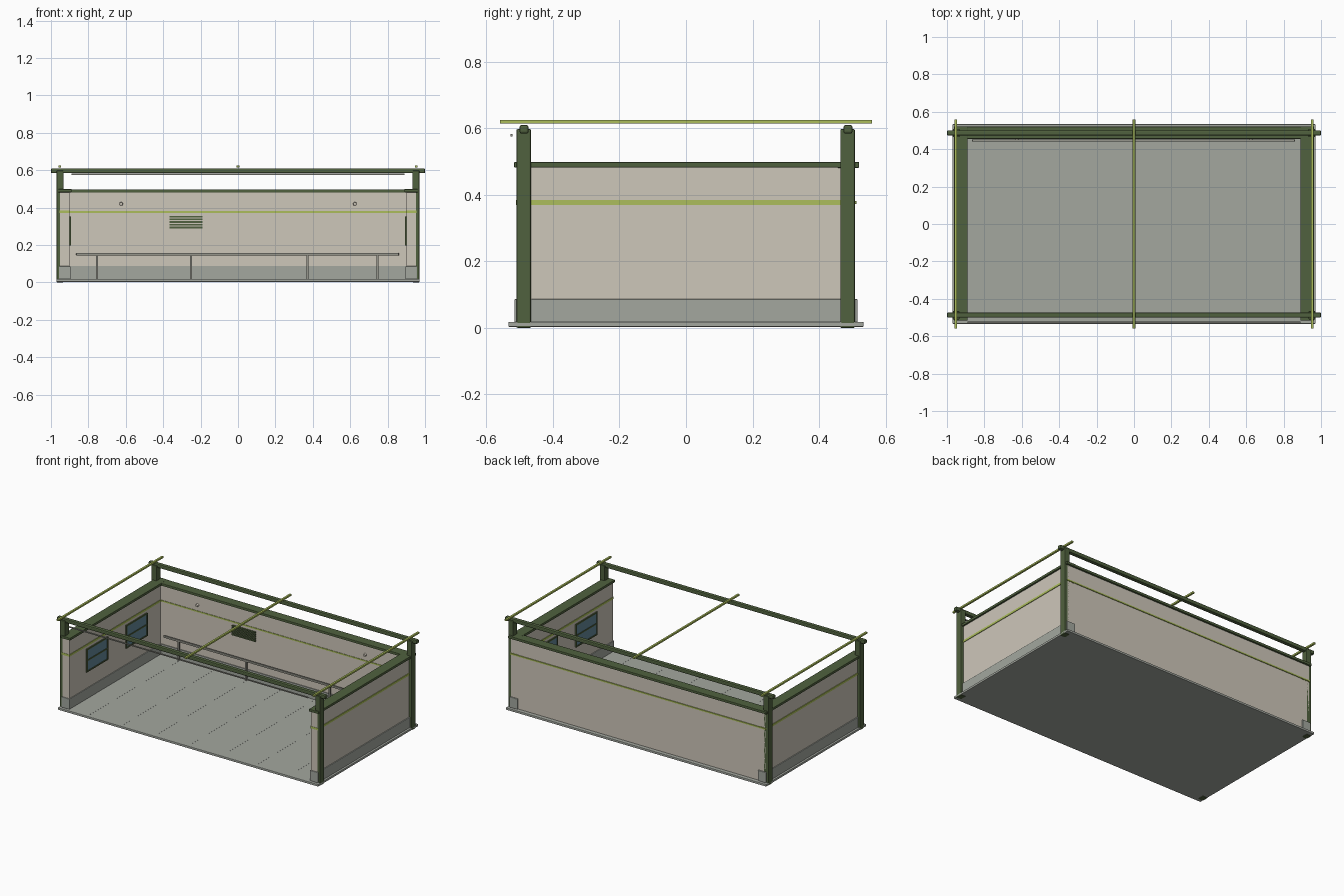
import bpy, bmesh
from math import pi
from mathutils import Matrix

if "Cube" in bpy.data.objects:
    bpy.data.objects.remove(bpy.data.objects["Cube"], do_unlink=True)


def srgb(c):
    c /= 255
    return c / 12.92 if c <= 0.04045 else ((c + 0.055) / 1.055) ** 2.4


def material(name, r, g, b):
    m = bpy.data.materials.new(name)
    m.use_nodes = True
    col = (srgb(r), srgb(g), srgb(b), 1)
    m.diffuse_color = col
    m.node_tree.nodes["Principled BSDF"].inputs["Base Color"].default_value = col
    return m


BEIGE = material("warm beige", 206, 199, 186)
GREY = material("concrete grey", 163, 167, 159)
GREEN = material("dark green", 80, 97, 62)
LIME = material("lime", 172, 190, 92)
STEEL = material("rail grey", 150, 150, 140)
GLASS = material("blue glass", 98, 136, 152)


def finish(name, bm, mat, bevel=0):
    mesh = bpy.data.meshes.new(name)
    bm.to_mesh(mesh)
    bm.free()
    mesh.materials.append(mat)
    obj = bpy.data.objects.new(name, mesh)
    bpy.context.collection.objects.link(obj)
    if bevel:
        mod = obj.modifiers.new("edge bevel", "BEVEL")
        mod.width = bevel
        mod.segments = 2
    return obj


def box(name, mat, x, y, z, bevel=0):
    """Box from (min, max) ranges on each axis."""
    bm = bmesh.new()
    bmesh.ops.create_cube(bm, size=1)
    for v in bm.verts:
        for i, (lo, hi) in enumerate((x, y, z)):
            v.co[i] = (lo + hi) / 2 + v.co[i] * (hi - lo)
    return finish(name, bm, mat, bevel)


def mid(c, w):
    return (c - w / 2, c + w / 2)


def side(s, a, b):
    """Range from a to b, mirrored when s is -1."""
    return tuple(sorted((s * a, s * b)))


# floor slab and its seams
box("floor_slab", GREY, (-0.97, 0.97), (-0.534, 0.534), (0.003, 0.018), 0.003)
for i in range(-3, 4):
    box("floor_seam", GREY, mid(i * 0.25, 0.004), (-0.5, 0.45), (0.017, 0.0185))

# back wall with cap, stripe and inner skirting
box("back_wall", BEIGE, (-0.95, 0.95), (0.463, 0.508), (0.017, 0.482))
box("back_wall_cap", GREEN, (-0.962, 0.962), (0.455, 0.52), (0.481, 0.498), 0.003)
box("back_stripe", LIME, (-0.953, 0.953), (0.46, 0.513), mid(0.377, 0.009))
box("back_skirting", GREY, (-0.9, 0.9), (0.458, 0.47), (0.017, 0.087))

for s, label in ((-1, "right"), (1, "left")):
    # side wall with cap, stripe and base block
    box(label + "_wall", BEIGE, side(s, 0.9, 0.951), (-0.51, 0.506), (0.017, 0.482))
    box(label + "_wall_cap", GREEN, side(s, 0.89, 0.962), (-0.517, 0.521), (0.482, 0.499), 0.003)
    box(label + "_stripe", LIME, side(s, 0.897, 0.955), (-0.512, 0.509), mid(0.377, 0.014))
    box(label + "_base_block", GREY, side(s, 0.895, 0.957), (-0.516, 0.516), (0.017, 0.087), 0.003)

    # two framed windows on the inner face
    for y in (-0.22, 0.2):
        box("window_glass", GLASS, side(s, 0.895, 0.901), mid(y, 0.21), (0.205, 0.345))
        for z in (0.202, 0.275, 0.348):
            box("window_bar", GREEN, side(s, 0.892, 0.901), mid(y, 0.226), mid(z, 0.009))
        for d in (-0.109, 0.109):
            box("window_jamb", GREEN, side(s, 0.892, 0.901), mid(y + d, 0.009), (0.198, 0.352))

    # corner posts
    for y in (-0.488, 0.486):
        box(label + "_post", GREEN, side(s, 0.933, 0.97), mid(y, 0.044), (0, 0.598), 0.004)

    # round wall lamps on the back wall
    bm = bmesh.new()
    bmesh.ops.create_cone(bm, cap_ends=True, segments=16, radius1=0.01, radius2=0.008, depth=0.014,
                          matrix=Matrix.Translation((s * 0.625, 0.456, 0.42)) @ Matrix.Rotation(pi / 2, 4, "X"))
    finish("wall_lamp", bm, BEIGE)

# long top beams and the thin front strip
for y, label in ((-0.487, "front"), (0.487, "back")):
    box(label + "_top_beam", GREEN, (-1, 1), mid(y, 0.027), (0.584, 0.61), 0.006)
box("front_strip", STEEL, (-0.89, 0.89), mid(-0.525, 0.007), mid(0.579, 0.007))

# cross poles
for x in (-0.953, 0, 0.953):
    box("cross_pole", LIME, mid(x, 0.014), (-0.56, 0.56), (0.614, 0.626), 0.002)

# low handrail along the back wall
box("handrail", STEEL, (-0.865, 0.86), mid(0.446, 0.012), mid(0.151, 0.013), 0.002)
for x in (-0.755, -0.252, 0.372, 0.747):
    box("handrail_post", STEEL, mid(x, 0.011), mid(0.446, 0.011), (0.017, 0.146))

# slatted vent
for i in range(5):
    box("vent_slat", GREEN, mid(-0.278, 0.175), (0.455, 0.465), mid(0.294 + i * 0.0145, 0.009))
